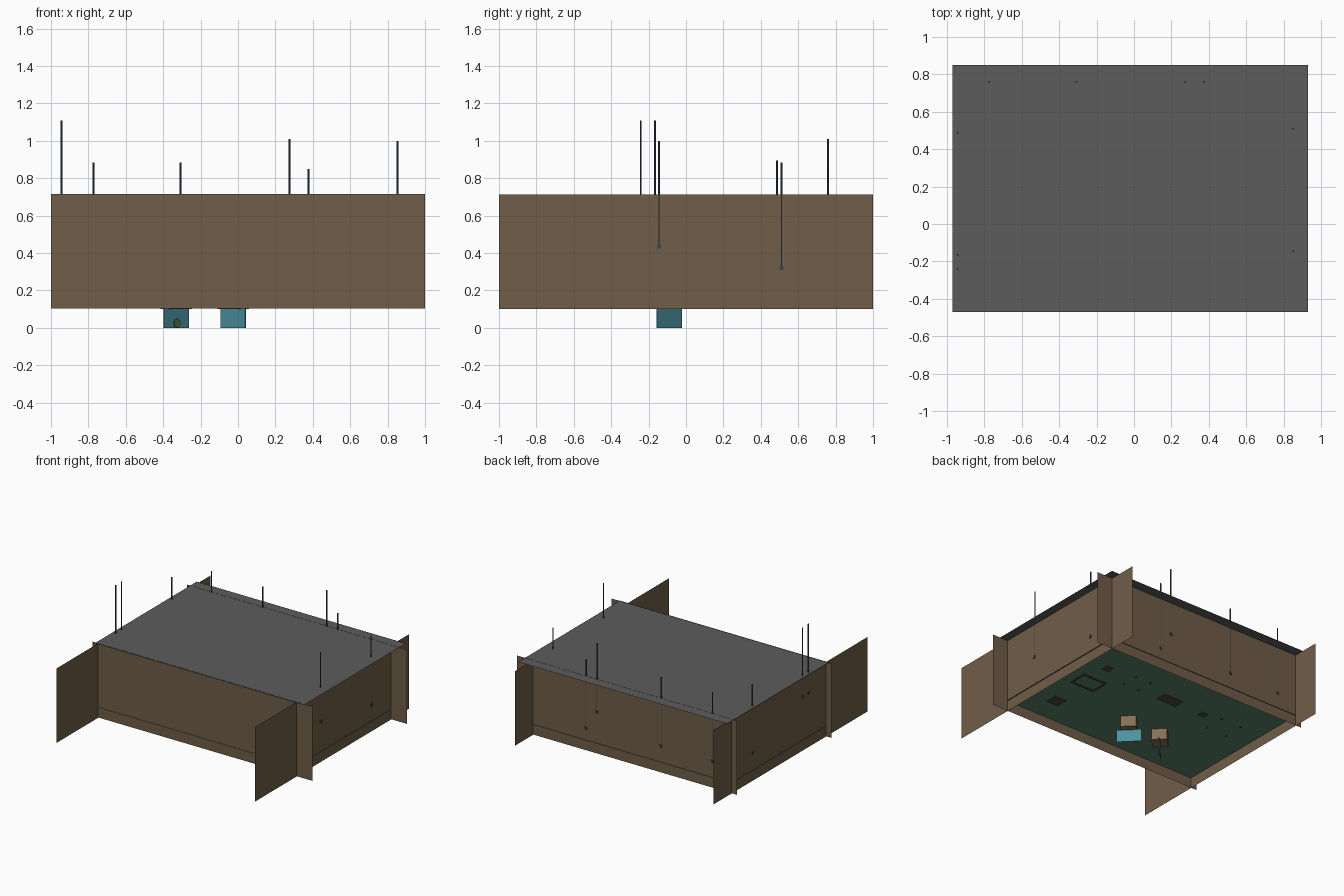
import bpy, bmesh, math
from mathutils import Matrix, Vector

if "Cube" in bpy.data.objects:
    bpy.data.objects.remove(bpy.data.objects["Cube"])


def material(name, r, g, b):
    lin = [((c / 255 + 0.055) / 1.055) ** 2.4 for c in (r, g, b)]
    m = bpy.data.materials.new(name)
    m.diffuse_color = (*lin, 1)
    m.use_nodes = True
    m.node_tree.nodes["Principled BSDF"].inputs["Base Color"].default_value = m.diffuse_color
    return m


WALL = material("wall brown", 112, 93, 72)
ROOF = material("roof grey", 92, 92, 92)
FLOOR = material("floor green", 92, 130, 106)
TAN = material("crate tan", 135, 111, 86)
TEAL = material("panel teal", 78, 146, 160)
OLIVE = material("knob olive", 88, 118, 78)
STEEL = material("rod slate", 62, 70, 82)
DARK = material("furniture dark", 75, 72, 70)


def finish(name, bm, mat):
    me = bpy.data.meshes.new(name)
    bm.to_mesh(me)
    bm.free()
    me.materials.append(mat)
    ob = bpy.data.objects.new(name, me)
    bpy.context.collection.objects.link(ob)
    return ob


def sheet(name, corner, u, v, mat):
    """Single flat rectangle from a corner and two edge vectors."""
    bm = bmesh.new()
    c, u, v = Vector(corner), Vector(u), Vector(v)
    bm.faces.new([bm.verts.new(p) for p in (c, c + u, c + u + v, c + v)])
    return finish(name, bm, mat)


def box(name, center, size, mat, yaw=0):
    bm = bmesh.new()
    bmesh.ops.create_cube(bm, size=1, matrix=Matrix.Translation(center)
                          @ Matrix.Rotation(yaw, 4, 'Z') @ Matrix.Diagonal((*size, 1)))
    return finish(name, bm, mat)


def cylinder(name, center, radius, depth, mat, sides=8, rot=Matrix()):
    bm = bmesh.new()
    bmesh.ops.create_cone(bm, cap_ends=True, segments=sides, radius1=radius, radius2=radius,
                          depth=depth, matrix=Matrix.Translation(center) @ rot)
    return finish(name, bm, mat)


XL, XR, YF, YB = -0.948, 0.856, -0.462, 0.764
FZ = 0.19

# Walls: flat sheets that run past the corners
for name, y in (("front_wall", YF), ("back_wall", YB)):
    sheet(name, (-1, y, 0.105), (2, 0, 0), (0, 0, 0.61), WALL)
for name, x in (("left_wall", XL), ("right_wall", XR)):
    sheet(name, (x, -1, 0.102), (0, 2, 0), (0, 0, 0.612), WALL)

# Roof and floor sheets
sheet("roof", (-0.97, -0.47, 0.714), (1.9, 0, 0), (0, 1.32, 0), ROOF)
sheet("floor", (XL - 0.004, YF - 0.004, FZ), (XR - XL + 0.012, 0, 0),
      (0, YB - YF + 0.01, 0), FLOOR)

# Hanging rods along the walls, each with a small hook block at its foot
rods = [(0.852, -0.145, 1.0), (0.852, 0.51, 0.885),
        (-0.943, 0.487, 0.895), (-0.943, -0.165, 1.11), (-0.943, -0.242, 1.11),
        (-0.773, 0.76, 0.885), (-0.308, 0.76, 0.885), (0.275, 0.76, 1.01), (0.376, 0.76, 0.85)]
for i, (x, y, top) in enumerate(rods):
    cylinder(f"rod_{i}", (x, y, top - 0.285), 0.005, 0.57, STEEL)
    box(f"rod_hook_{i}", (x, y, top - 0.565), (0.02, 0.02, 0.022), STEEL)

# Diagonal crates through the floor, each with an upright panel below
for i, (x, yaw) in enumerate(((-0.33, math.pi / 4), (-0.026, -math.pi / 4))):
    box(f"crate_{i}", (x, -0.09, 0.18), (0.12, 0.12, 0.16), TAN, yaw)
    box(f"crate_panel_{i}", (x, -0.09, 0.052), (0.187, 0.004, 0.104), TEAL, yaw)

# Round knob on the first panel
cylinder("panel_knob", (-0.327, -0.093, 0.025), 0.024, 0.008, OLIVE, 12,
         Matrix.Rotation(math.pi / 4, 4, 'Z') @ Matrix.Rotation(math.pi / 2, 4, 'X'))

# Open bed frame whose rails show beneath the floor
for s in (-1, 1):
    box("bed_side_rail", (0.57 + s * 0.105, 0.146, FZ + 0.02), (0.014, 0.16, 0.056), DARK)
    box("bed_end_rail", (0.57, 0.146 + s * 0.073, FZ + 0.02), (0.21, 0.014, 0.056), DARK)
box("bed_mattress", (0.57, 0.146, FZ + 0.07), (0.22, 0.16, 0.045), TAN)

# Solid furniture with bases just below the floor
for name, x, y, w, d, h in (("stool", 0.593, 0.40, 0.06, 0.06, 0.10),
                            ("cabinet", 0.58, -0.22, 0.11, 0.10, 0.22),
                            ("sofa", -0.07, 0.336, 0.18, 0.09, 0.12),
                            ("side_chest", -0.40, 0.33, 0.06, 0.05, 0.10)):
    box(name, (x, y, FZ + h / 2 - 0.006), (w, d, h), DARK)

# Two tables with leg tips poking through the floor
for name, x, y, w, d in (("small_table", 0.28, 0.37, 0.14, 0.14),
                         ("long_table", -0.645, 0.285, 0.19, 0.17)):
    box(name + "_top", (x, y, FZ + 0.12), (w + 0.03, d + 0.03, 0.015), TAN)
    for sx in (-1, 1):
        for sy in (-1, 1):
            box(name + "_leg", (x + sx * w / 2, y + sy * d / 2, FZ + 0.055),
                (0.012, 0.012, 0.125), DARK)
